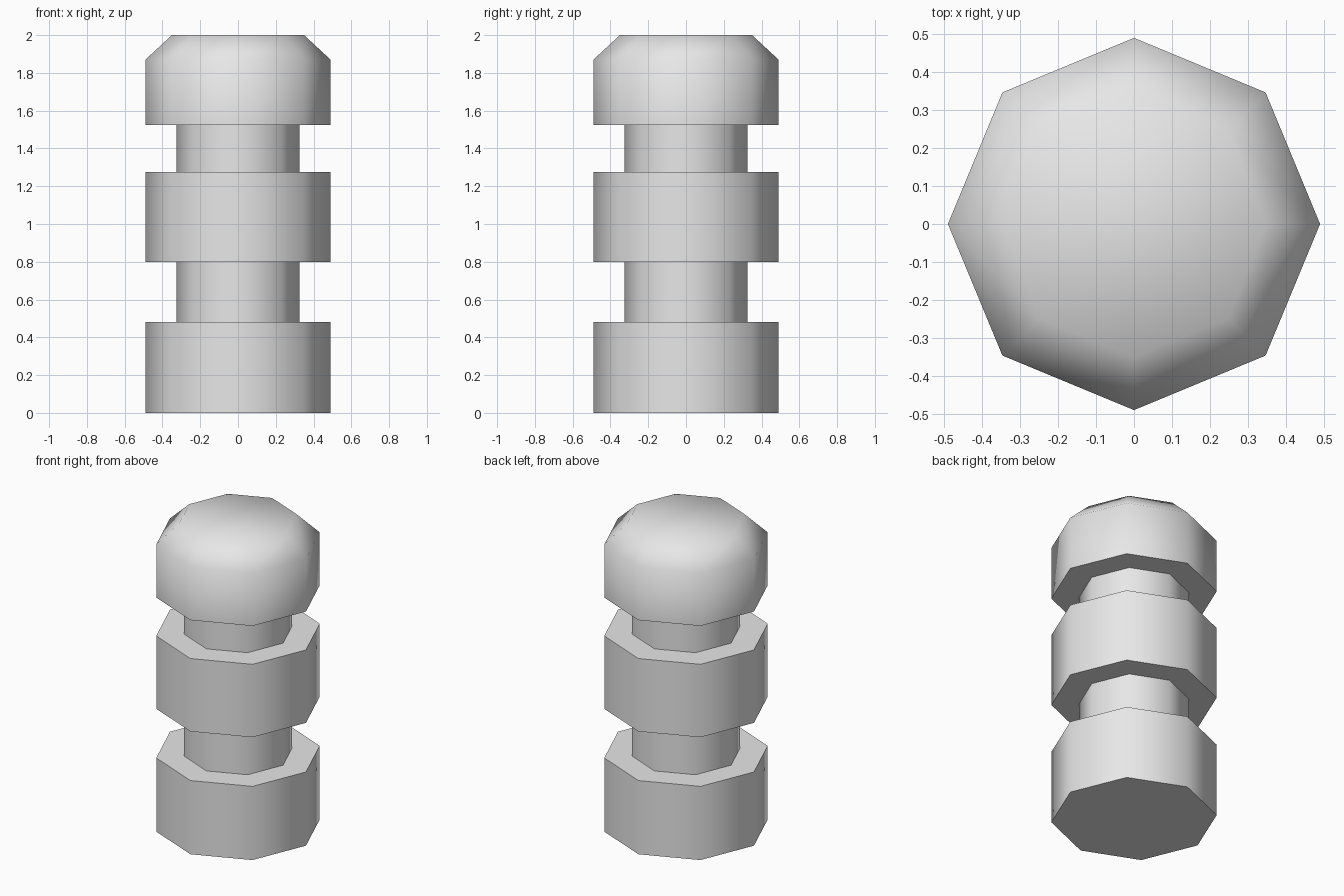
import bpy, bmesh, math

cube = bpy.data.objects.get("Cube")
if cube:
    bpy.data.objects.remove(cube, do_unlink=True)

SIDES = 8
WIDE, NARROW, CROWN = 0.49, 0.325, 0.35

grey = bpy.data.materials.new("light grey")
grey.use_nodes = True
color = (0.8, 0.8, 0.8, 1)
grey.diffuse_color = color
grey.node_tree.nodes["Principled BSDF"].inputs["Base Color"].default_value = color

# Stepped profile from base to crown: (radius, height)
profile = [(WIDE, 0), (WIDE, 0.48), (NARROW, 0.48), (NARROW, 0.8),
           (WIDE, 0.8), (WIDE, 1.275), (NARROW, 1.275), (NARROW, 1.525),
           (WIDE, 1.525), (WIDE, 1.87), (CROWN, 2.0)]

# Octagonal rings joined into one closed post
bm = bmesh.new()
rings = []
for radius, z in profile:
    angles = [math.tau * i / SIDES for i in range(SIDES)]
    rings.append([bm.verts.new((radius * math.cos(a), radius * math.sin(a), z))
                  for a in angles])
for low, high in zip(rings, rings[1:]):
    for i in range(SIDES):
        j = (i + 1) % SIDES
        bm.faces.new((low[i], low[j], high[j], high[i]))
bm.faces.new(rings[0][::-1])
bm.faces.new(rings[-1])
bmesh.ops.recalc_face_normals(bm, faces=bm.faces)

mesh = bpy.data.meshes.new("grooved_post")
bm.to_mesh(mesh)
bm.free()
mesh.materials.append(grey)
post = bpy.data.objects.new("grooved_post", mesh)
bpy.context.collection.objects.link(post)

# Smooth sides and crown, sharp steps
bpy.ops.object.select_all(action='DESELECT')
post.select_set(True)
bpy.context.view_layer.objects.active = post
bpy.ops.object.shade_smooth_by_angle(angle=math.radians(60))
